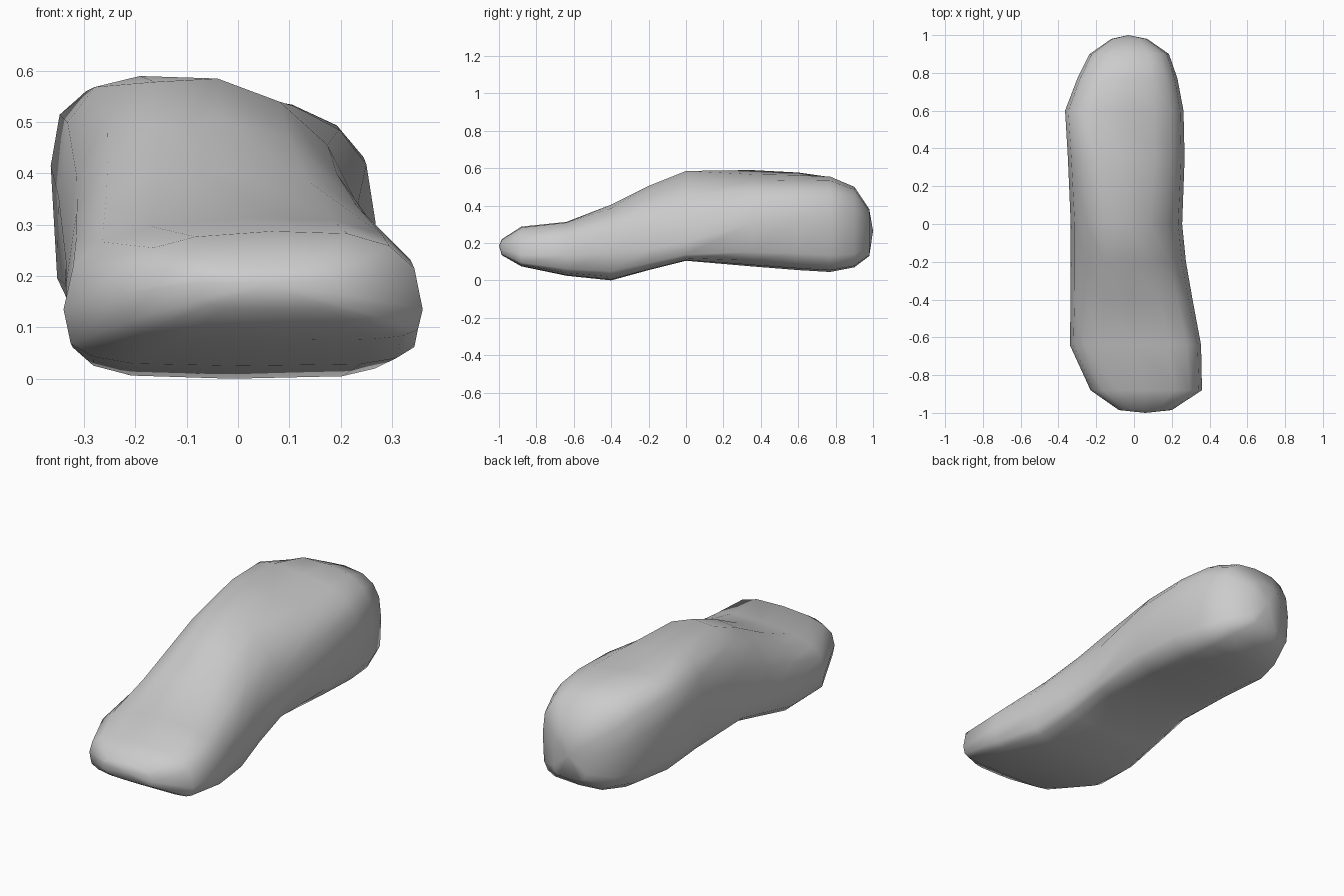
import bpy, bmesh
from math import sin, cos, pi

N = 16                             # points around each cross-section
LOW_LEFT, LOW_RIGHT = 0.52, 0.42   # squareness of the sole corners

# y, left x, right x, bottom z, top-left z, top-right z,
# widest z left, widest z right, top dip, roundness of upper half
SECTIONS = [
    (-0.985, -0.08, 0.20, 0.14, 0.225, 0.225, 0.19, 0.17, 0.0, 0.75),
    (-0.88, -0.23, 0.36, 0.08, 0.285, 0.30, 0.17, 0.14, 0.0, 0.72),
    (-0.64, -0.34, 0.355, 0.03, 0.305, 0.33, 0.14, 0.14, 0.0, 0.7),
    (-0.40, -0.335, 0.31, 0.005, 0.42, 0.40, 0.16, 0.15, 0.0, 0.8),
    (-0.20, -0.335, 0.275, 0.06, 0.54, 0.48, 0.19, 0.17, 0.0, 0.9),
    (0.00, -0.335, 0.255, 0.11, 0.64, 0.54, 0.23, 0.21, 0.0, 0.92),
    (0.35, -0.35, 0.268, 0.08, 0.665, 0.54, 0.36, 0.31, 0.03, 0.75),
    (0.60, -0.365, 0.262, 0.06, 0.625, 0.54, 0.42, 0.33, 0.015, 0.72),
    (0.77, -0.30, 0.23, 0.05, 0.58, 0.54, 0.36, 0.32, 0.0, 0.72),
    (0.90, -0.235, 0.185, 0.075, 0.51, 0.50, 0.31, 0.29, 0.0, 0.72),
    (0.98, -0.12, 0.07, 0.135, 0.385, 0.385, 0.27, 0.27, 0.0, 0.72),
]


def spow(v, p):
    return (abs(v) ** p) * (1 if v >= 0 else -1)


def ring(bm, y, xl, xr, zb, zl, zr, ml, mr, dip, upper):
    verts = []
    for i in range(N):
        a = 2 * pi * i / N
        p = upper if sin(a) >= 0 else (LOW_RIGHT if cos(a) > 0 else LOW_LEFT)
        c, s = spow(cos(a), p), spow(sin(a), p)
        t = (c + 1) / 2
        mid = ml + (mr - ml) * t
        top = zl + (zr - zl) * t - dip * (1 - c * c)
        z = mid + s * ((top - mid) if s > 0 else (mid - zb))
        verts.append(bm.verts.new((xl + (xr - xl) * t, y, z)))
    return verts


# foot-shaped shoe body lofted from toe to heel
bm = bmesh.new()
rings = [ring(bm, *s) for s in SECTIONS]
for a, b in zip(rings, rings[1:]):
    for i in range(N):
        j = (i + 1) % N
        bm.faces.new((a[i], a[j], b[j], b[i]))

# slightly pointed toe and heel ends
for r, tip in ((rings[0], (0.06, -1.0, 0.19)), (rings[-1], (-0.03, 1.0, 0.27))):
    v = bm.verts.new(tip)
    for i in range(N):
        bm.faces.new((r[i], r[(i + 1) % N], v))

bmesh.ops.recalc_face_normals(bm, faces=bm.faces)
low = min(v.co.z for v in bm.verts)
for v in bm.verts:
    v.co.z -= low
for f in bm.faces:
    f.smooth = True
mesh = bpy.data.meshes.new("shoe_body")
bm.to_mesh(mesh)
bm.free()
shoe = bpy.data.objects.new("shoe_body", mesh)
bpy.context.collection.objects.link(shoe)
